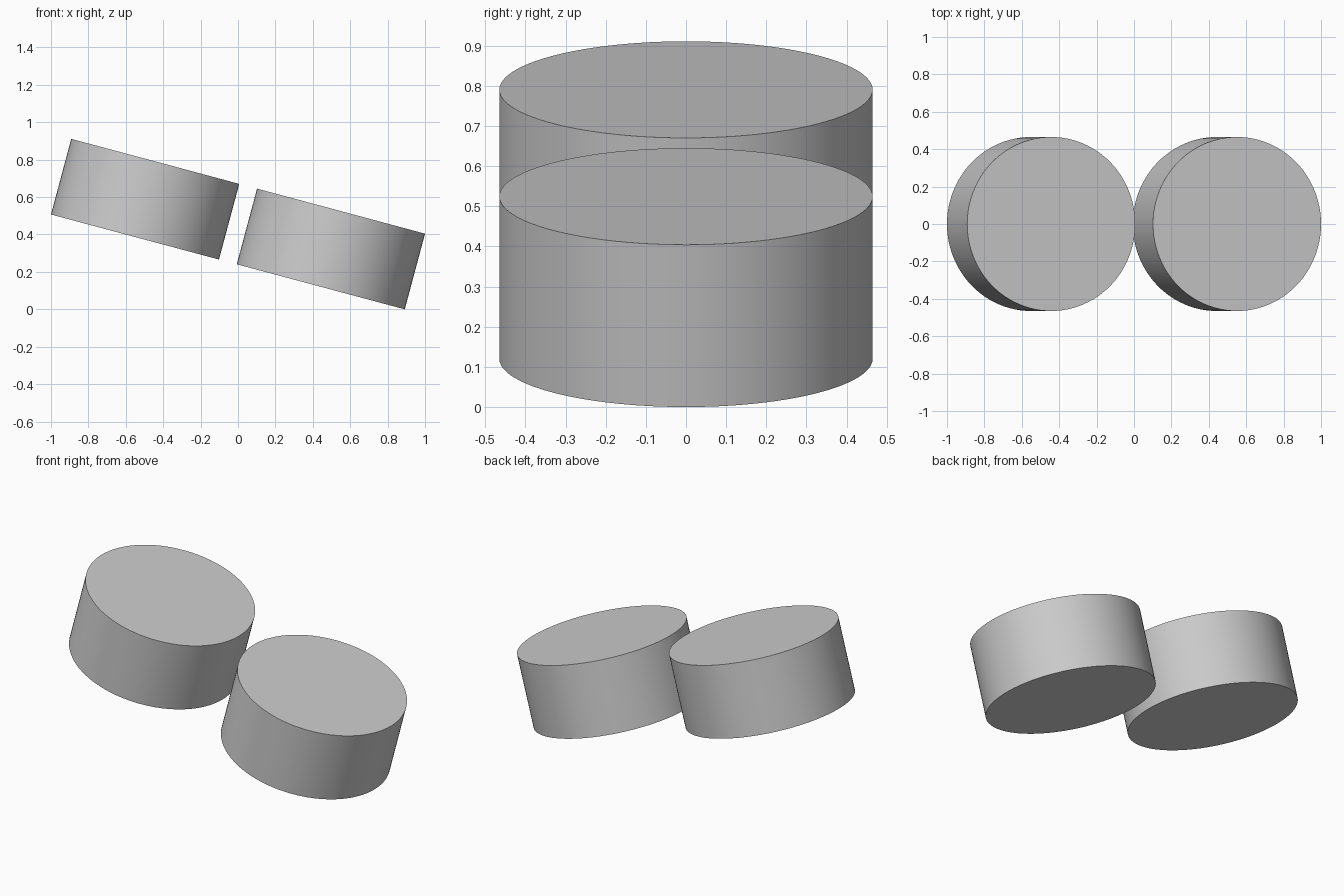
import bpy, math

if "Cube" in bpy.data.objects:
    bpy.data.objects.remove(bpy.data.objects["Cube"])

TILT = math.radians(15)
RADIUS, HEIGHT, SPACING = 0.465, 0.4185, 1.0285

grey = bpy.data.materials.new("plain grey")
grey.diffuse_color = (0.6, 0.6, 0.6, 1)
grey.use_nodes = True
grey.node_tree.nodes["Principled BSDF"].inputs["Base Color"].default_value = grey.diffuse_color

# The lowest rim point rests on z = 0
dx = SPACING / 2 * math.cos(TILT)
dz = SPACING / 2 * math.sin(TILT)
mid_z = RADIUS * math.sin(TILT) + HEIGHT / 2 * math.cos(TILT) + dz


def tilted_drum(name, side):
    """Solid disc leaning down towards +x, placed along the slope."""
    bpy.ops.mesh.primitive_cylinder_add(
        vertices=96, radius=RADIUS, depth=HEIGHT,
        location=(side * dx, 0, mid_z - side * dz), rotation=(0, TILT, 0))
    drum = bpy.context.object
    drum.name = name
    drum.data.materials.append(grey)
    bpy.ops.object.shade_smooth_by_angle(angle=math.radians(30))


# Upper and lower drums on the same slope
tilted_drum("upper_drum", -1)
tilted_drum("lower_drum", 1)
